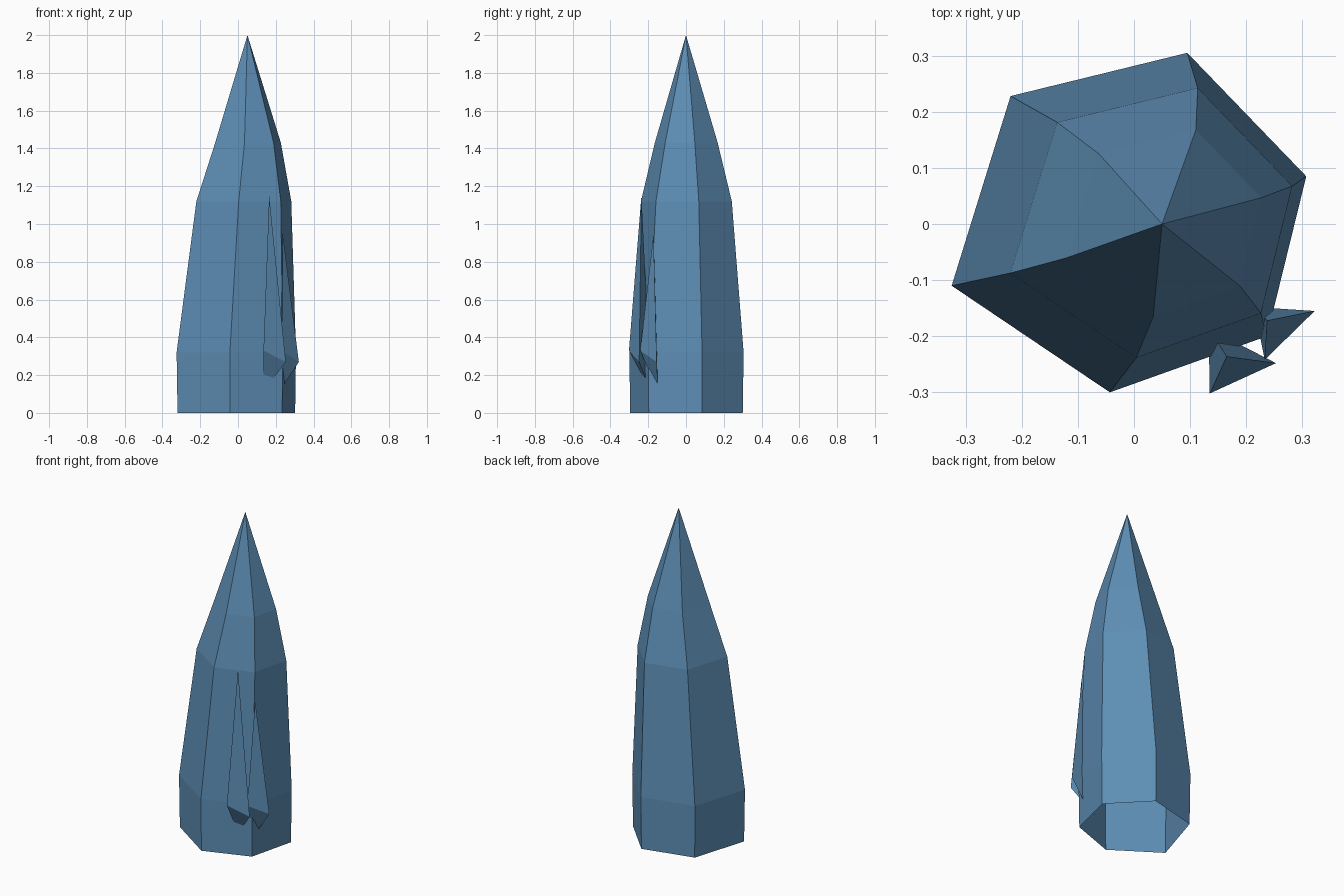
import bpy
import bmesh
from mathutils import Vector

cube = bpy.data.objects.get("Cube")
if cube:
    bpy.data.objects.remove(cube, do_unlink=True)

# One flat blue for every part
BLUE = (0.11, 0.27, 0.46, 1.0)
crystal_blue = bpy.data.materials.new("crystal_blue")
crystal_blue.use_nodes = True
crystal_blue.diffuse_color = BLUE
shader = crystal_blue.node_tree.nodes["Principled BSDF"]
shader.inputs["Base Color"].default_value = BLUE
shader.inputs["Roughness"].default_value = 0.6


def add_object(name, bm):
    """Turn a bmesh into a flat-shaded object in the scene."""
    mesh = bpy.data.meshes.new(name)
    bm.to_mesh(mesh)
    bm.free()
    mesh.materials.append(crystal_blue)
    obj = bpy.data.objects.new(name, mesh)
    bpy.context.collection.objects.link(obj)
    return obj


def make_spire(name, outline, levels, apex):
    """Loft an outline through (height, scale, x shift) levels to a point."""
    bm = bmesh.new()
    rings = []
    for height, scale, shift in levels:
        rings.append([bm.verts.new((x * scale + shift, y * scale, height))
                      for x, y in outline])
    tip = bm.verts.new(apex)
    count = len(outline)
    for i in range(count):
        j = (i + 1) % count
        for low, high in zip(rings, rings[1:]):
            bm.faces.new((low[i], low[j], high[j], high[i]))
        bm.faces.new((rings[-1][i], rings[-1][j], tip))
    return add_object(name, bm)


def make_shard(name, tip, left, right, root):
    """Three-sided splinter whose root corner is buried in the body."""
    bm = bmesh.new()
    a, b, c, d = [bm.verts.new(Vector(p)) for p in (tip, left, right, root)]
    for corners in ((a, b, c), (a, c, d), (a, d, b), (b, d, c)):
        bm.faces.new(corners)
    bmesh.ops.recalc_face_normals(bm, faces=bm.faces)
    return add_object(name, bm)


# Main crystal: irregular six-sided column, open underneath, leaning to a tip
hexagon = [(0.307, 0.085), (0.095, 0.305), (-0.22, 0.228),
           (-0.325, -0.11), (-0.043, -0.3), (0.237, -0.2)]
levels = [(0, 0.985, 0), (0.32, 1, 0), (1.12, 0.795, 0.038), (1.43, 0.55, 0.058)]
make_spire("crystal_body", hexagon, levels, (0.05, 0, 2))

# Two splinters growing from the front left corner
make_shard("large_shard", tip=(0.165, -0.236, 1.15), left=(0.135, -0.302, 0.33),
           right=(0.253, -0.248, 0.27), root=(0.133, -0.186, 0.11))
make_shard("small_shard", tip=(0.237, -0.172, 0.95), left=(0.233, -0.242, 0.33),
           right=(0.322, -0.155, 0.27), root=(0.214, -0.148, 0.105))
